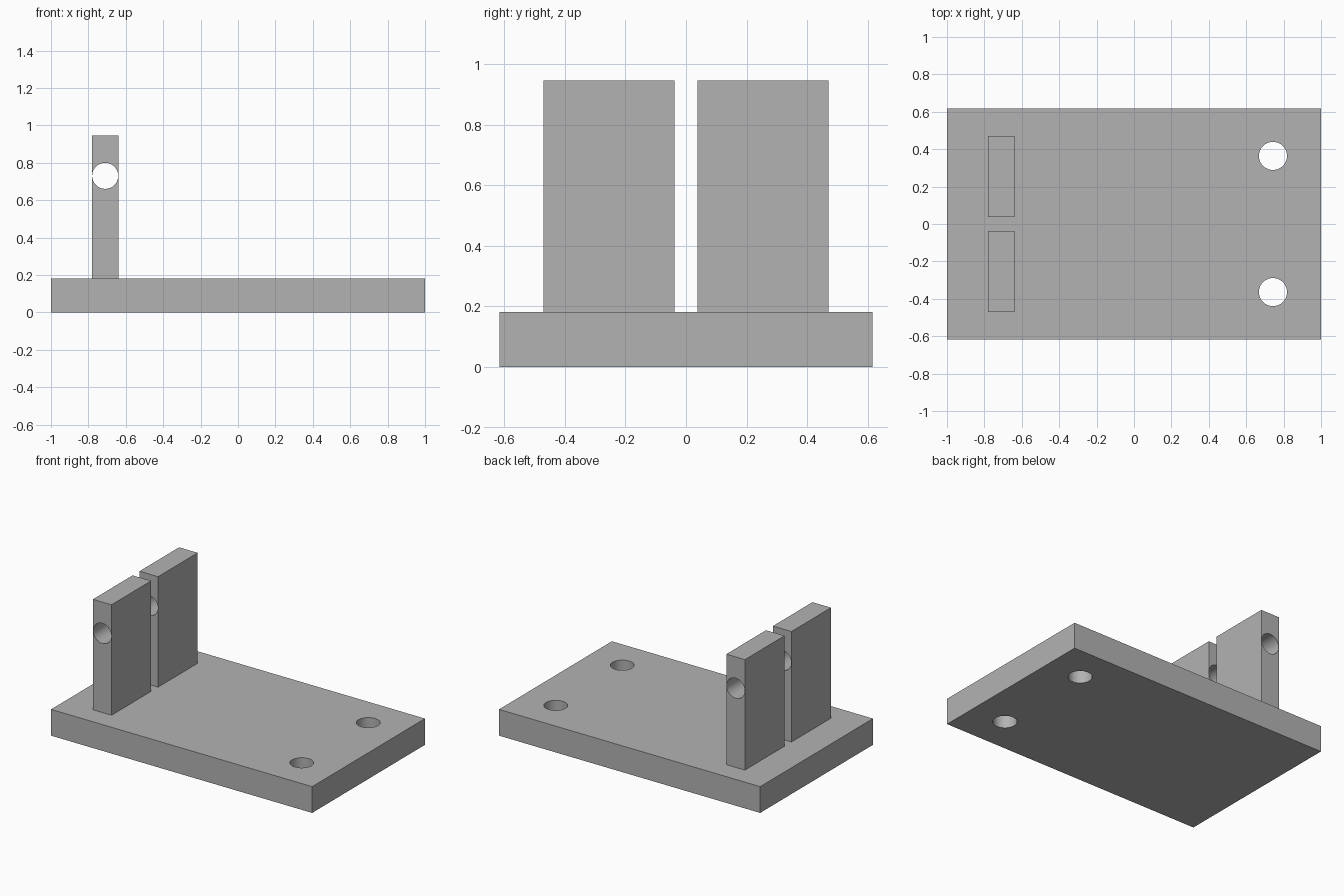
import bpy
import bmesh
from mathutils import Matrix

cube = bpy.data.objects.get("Cube")
if cube:
    bpy.data.objects.remove(cube, do_unlink=True)

grey = bpy.data.materials.new("plain grey")
grey.use_nodes = True
colour = (0.45, 0.45, 0.45, 1)
grey.diffuse_color = colour
grey.node_tree.nodes["Principled BSDF"].inputs["Base Color"].default_value = colour


def add_object(name, bm):
    mesh = bpy.data.meshes.new(name)
    bm.to_mesh(mesh)
    bm.free()
    mesh.materials.append(grey)
    obj = bpy.data.objects.new(name, mesh)
    bpy.context.collection.objects.link(obj)
    return obj


def box(name, low, high):
    bm = bmesh.new()
    bmesh.ops.create_cube(bm, size=1)
    for v in bm.verts:
        v.co = [high[i] if v.co[i] > 0 else low[i] for i in range(3)]
    return add_object(name, bm)


def drill(target, centre, radius, length, axis):
    """Cut a round hole along the given axis."""
    bm = bmesh.new()
    turn = Matrix.Rotation(1.5707963, 4, "X") if axis == "Y" else Matrix()
    bmesh.ops.create_cone(bm, cap_ends=True, segments=64, radius1=radius,
                          radius2=radius, depth=length,
                          matrix=Matrix.Translation(centre) @ turn)
    cutter = add_object(target.name + "_cutter", bm)
    cutter.hide_render = True
    cut = target.modifiers.new("hole", "BOOLEAN")
    cut.object = cutter
    cut.solver = "EXACT"
    bpy.context.view_layer.objects.active = target
    bpy.ops.object.modifier_apply(modifier=cut.name)
    bpy.data.objects.remove(cutter, do_unlink=True)


# Base plate with two mounting holes
base = box("base_plate", (-1, -0.617, 0), (1, 0.617, 0.182))
for side in (-1, 1):
    drill(base, (0.743, side * 0.364, 0.09), 0.075, 1, "Z")

# Two upright lugs sharing one pin bore
lugs = []
for name, y0, y1 in (("front_lug", -0.471, -0.038), ("back_lug", 0.038, 0.471)):
    lug = box(name, (-0.781, y0, 0.182), (-0.639, y1, 0.947))
    drill(lug, (-0.71, 0, 0.73), 0.0695, 2, "Y")
    lugs.append(lug)

# Smooth bores, crisp outer edges
bpy.ops.object.select_all(action="DESELECT")
for obj in [base] + lugs:
    obj.select_set(True)
bpy.context.view_layer.objects.active = base
bpy.ops.object.shade_smooth_by_angle(angle=0.5)
